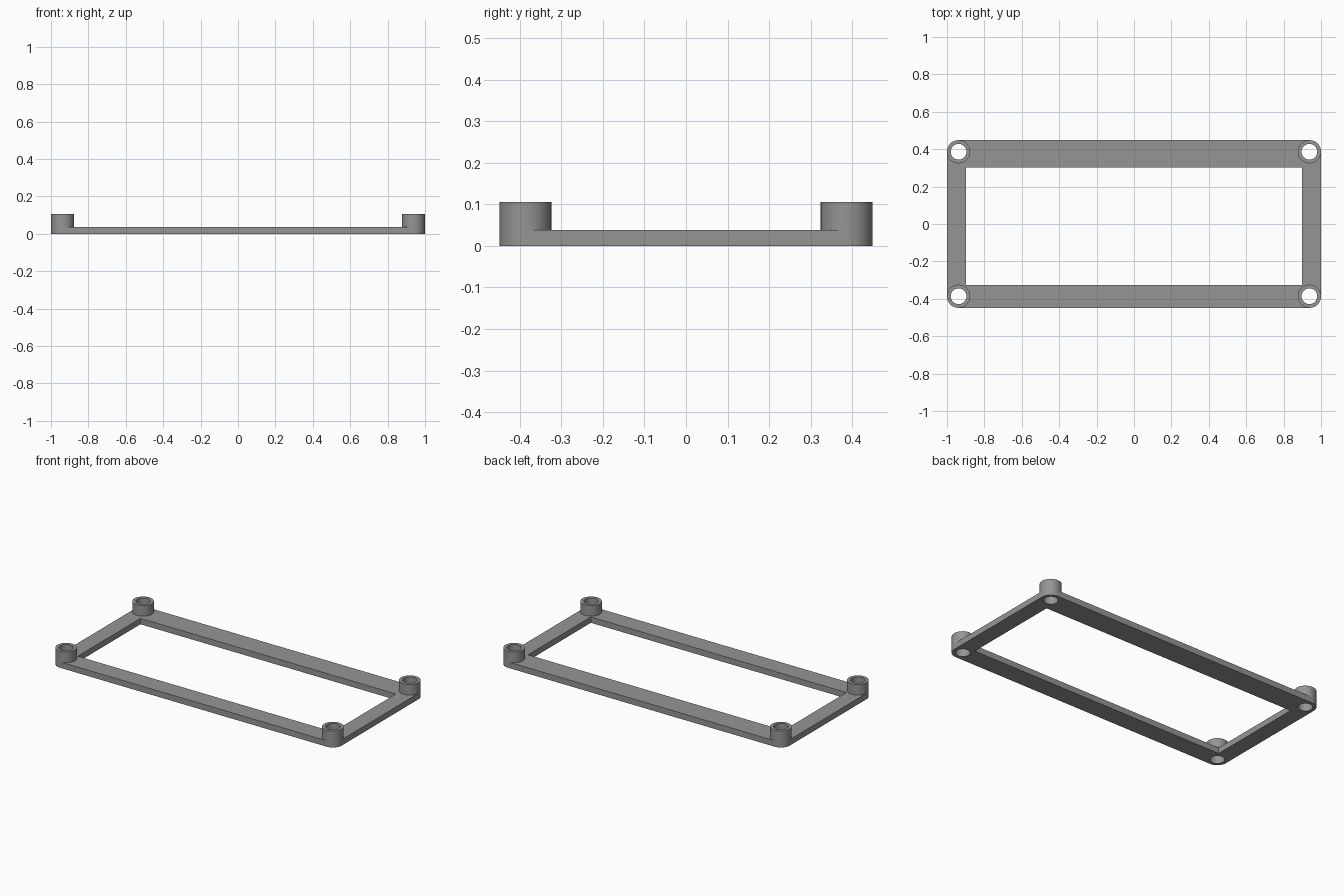
import bpy, bmesh
from math import cos, sin, pi, radians

if "Cube" in bpy.data.objects:
    bpy.data.objects.remove(bpy.data.objects["Cube"])

# Main dimensions
R, HOLE = 0.0622, 0.042            # boss and bore radii
CX, CY = 1.0 - R, 0.4485 - R       # boss centres
PLATE_H, BOSS_H = 0.0375, 0.105
SEG = 64

grey = bpy.data.materials.new("mid grey")
grey.diffuse_color = (0.3, 0.3, 0.3, 1)
grey.use_nodes = True
grey.node_tree.nodes["Principled BSDF"].inputs["Base Color"].default_value = grey.diffuse_color


def arc(cx, cy, r, a0=0.0, a1=2 * pi, n=SEG, closed=True):
    """Points on an arc; a closed circle leaves out its repeated last point."""
    return [(cx + r * cos(a0 + (a1 - a0) * i / n), cy + r * sin(a0 + (a1 - a0) * i / n))
            for i in range(n if closed else n + 1)]


def extrude_outline(name, loops, z0, z1):
    """Fill an outline with holes and extrude it between two heights."""
    curve = bpy.data.curves.new(name, 'CURVE')
    curve.dimensions = '2D'
    curve.fill_mode = 'BOTH'
    curve.extrude = (z1 - z0) / 2
    for pts in loops:
        spline = curve.splines.new('POLY')
        spline.points.add(len(pts) - 1)
        for p, (x, y) in zip(spline.points, pts):
            p.co = (x, y, 0, 1)
        spline.use_cyclic_u = True
    helper = bpy.data.objects.new(name + "_outline", curve)
    mesh = bpy.data.meshes.new_from_object(helper)
    bpy.data.objects.remove(helper)

    bm = bmesh.new()
    bm.from_mesh(mesh)
    bmesh.ops.remove_doubles(bm, verts=bm.verts, dist=1e-5)
    bmesh.ops.translate(bm, verts=bm.verts, vec=(0, 0, (z0 + z1) / 2))
    bmesh.ops.recalc_face_normals(bm, faces=bm.faces)
    bm.to_mesh(mesh)
    bm.free()

    mesh.name = name
    mesh.materials.clear()
    mesh.materials.append(grey)
    obj = bpy.data.objects.new(name, mesh)
    bpy.context.collection.objects.link(obj)
    bpy.ops.object.select_all(action='DESELECT')
    obj.select_set(True)
    bpy.context.view_layer.objects.active = obj
    bpy.ops.object.shade_smooth_by_angle(angle=radians(30))
    return obj


# Corners in anticlockwise order
corners = [(CX, CY), (-CX, CY), (-CX, -CY), (CX, -CY)]

# Flat frame with rounded corners, a wider back rail, and four bores
outer = []
for i, (x, y) in enumerate(corners):
    outer += arc(x, y, R, i * pi / 2, (i + 1) * pi / 2, SEG // 4, closed=False)
opening = [(0.898, 0.303), (-0.898, 0.303), (-0.898, -0.327), (0.898, -0.327)]
bores = [arc(x, y, HOLE) for x, y in corners]
extrude_outline("frame", [outer, opening] + bores, 0, PLATE_H)

# Hollow standoff on each corner
names = ["back_right", "back_left", "front_left", "front_right"]
for name, (x, y) in zip(names, corners):
    extrude_outline("standoff_" + name, [arc(x, y, R), arc(x, y, HOLE)], PLATE_H, BOSS_H)
